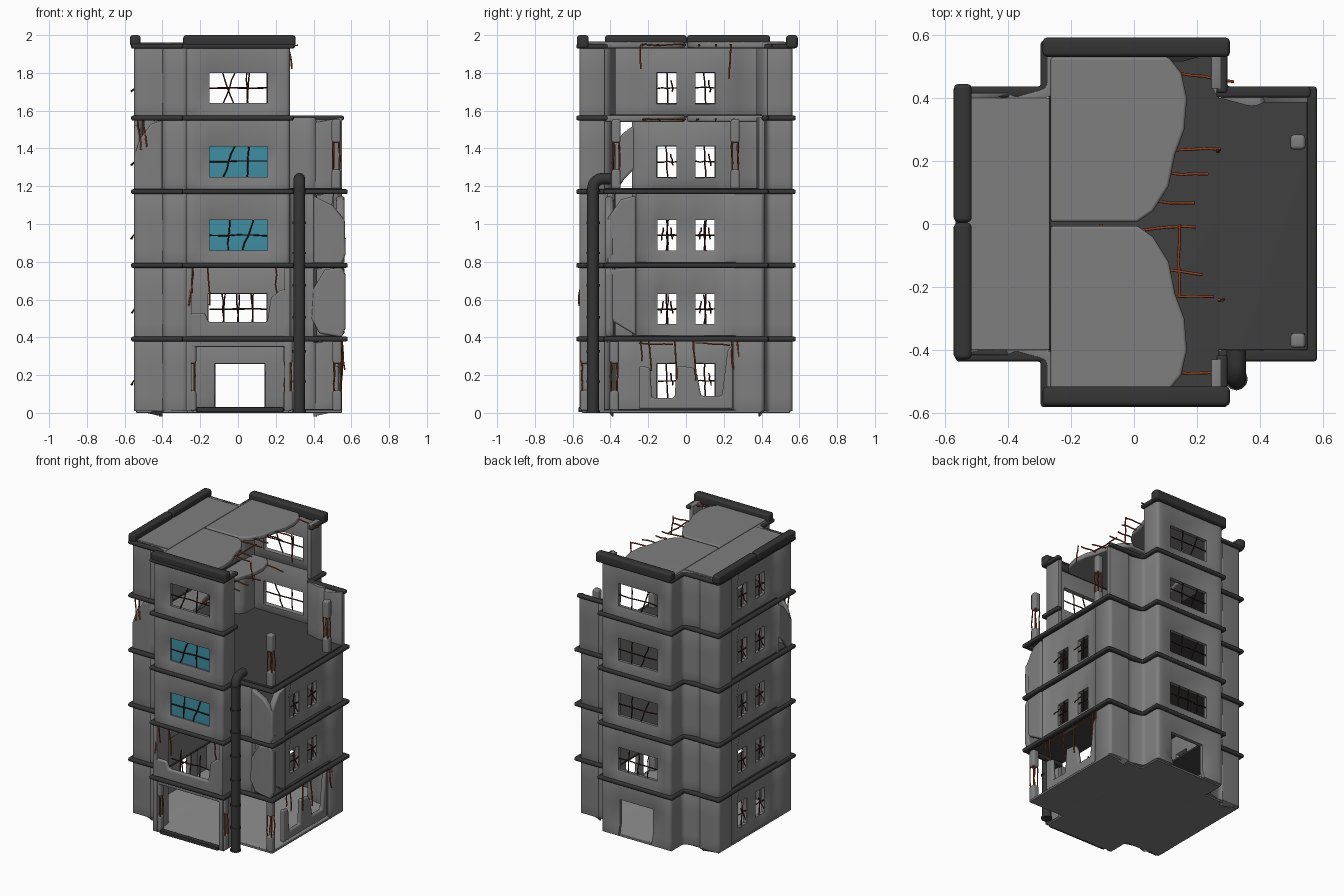
import bpy, bmesh, math, random
from mathutils import Vector

random.seed(4)
cube = bpy.data.objects.get("Cube")
if cube:
    bpy.data.objects.remove(cube)


def material(name, r, g, b):
    m = bpy.data.materials.new(name)
    m.use_nodes = True
    m.diffuse_color = (r, g, b, 1)
    node = m.node_tree.nodes["Principled BSDF"]
    node.inputs["Base Color"].default_value = (r, g, b, 1)
    node.inputs["Roughness"].default_value = 0.9
    return m


CONCRETE = material("concrete grey", 0.21, 0.21, 0.21)
SLAB = material("dark slab", 0.05, 0.05, 0.05)
TRIM = material("trim charcoal", 0.035, 0.035, 0.035)
PALE = material("pale floor", 0.28, 0.28, 0.28)
GLASS = material("teal glass", 0.05, 0.27, 0.36)
RUST = material("rust red", 0.30, 0.06, 0.02)
IRON = material("dark iron", 0.045, 0.013, 0.01)


def finish(name, bm, mat, thick=0, offset=-1.0, round_corner=0, edge=0.008, soft=False):
    me = bpy.data.meshes.new(name)
    bm.to_mesh(me)
    bm.free()
    for p in me.polygons:
        p.use_smooth = True
    me.materials.append(mat)
    o = bpy.data.objects.new(name, me)
    bpy.context.collection.objects.link(o)

    def bevel(width, segments):
        b = o.modifiers.new("bevel", "BEVEL")
        b.width, b.segments = width, segments
        b.limit_method, b.angle_limit = "ANGLE", math.radians(50)
    if round_corner:
        bevel(round_corner, 4)
    if thick:
        s = o.modifiers.new("solid", "SOLIDIFY")
        s.thickness, s.offset, s.use_even_offset = thick, offset, True
    if edge:
        bevel(edge, 2)
    if not soft:
        o.modifiers.new("normals", "WEIGHTED_NORMAL").keep_sharp = True
    return o


def box(name, x0, x1, y0, y1, z0, z1, mat, edge=0.004):
    bm = bmesh.new()
    bmesh.ops.create_cube(bm, size=1)
    for v in bm.verts:
        v.co = ((x0 + x1) / 2 + v.co.x * (x1 - x0), (y0 + y1) / 2 + v.co.y * (y1 - y0),
                (z0 + z1) / 2 + v.co.z * (z1 - z0))
    return finish(name, bm, mat, edge=edge)


def sheet(name, pts, mat, thick, edge=0.01):
    bm = bmesh.new()
    bm.faces.new([bm.verts.new(p) for p in pts])
    return finish(name, bm, mat, thick, edge=edge)


def rods(name, paths, mat, radius, resolution=1):
    cu = bpy.data.curves.new(name, "CURVE")
    cu.dimensions, cu.bevel_depth, cu.bevel_resolution = "3D", radius, resolution
    cu.use_fill_caps = True
    for path in paths:
        s = cu.splines.new("POLY")
        s.points.add(len(path) - 1)
        for p, c in zip(s.points, path):
            p.co = (*c, 1)
        s.use_smooth = True
    cu.materials.append(mat)
    bpy.context.collection.objects.link(bpy.data.objects.new(name, cu))


def bent(a, b, wobble=0.004, n=4):
    a, b = Vector(a), Vector(b)
    jit = lambda: Vector([random.uniform(-wobble, wobble) for _ in range(3)])
    return [a.lerp(b, i / n) + (jit() if i else Vector()) for i in range(n + 1)]


# Counter-clockwise plan, one quarter mirrored into four
Q = [(0.535, 0.25), (0.55, 0.265), (0.55, 0.415), (0.40, 0.415), (0.385, 0.40), (0.275, 0.43), (0.275, 0.565)]
PLAN = [Vector(p) for p in Q + [(-x, y) for x, y in Q[::-1]] + [(-x, -y) for x, y in Q]
        + [(x, -y) for x, y in Q[::-1]]]
BACK, WEST, FRONT, EAST = 6, 13, 20, 27
FLOOR, SILL = 0.39, 0.07


def place(seg, u, d, z):
    a, b = PLAN[seg], PLAN[(seg + 1) % len(PLAN)]
    t = (b - a).normalized()
    p = a + t * u + Vector((-t.y, t.x)) * d
    return Vector((p.x, p.y, z))


def openings(seg, door):
    if seg == BACK and door:
        return [(0.135, 0.395)]
    if seg in (FRONT, BACK):
        return [(0.125, 0.43)]
    return [(0.1, 0.2), (0.3, 0.4)] if seg in (WEST, EAST) else []


def storey(name, z0, z1, head, skip, door):
    bm = bmesh.new()
    verts = {}

    def vert(seg, u, z, push):
        key = tuple(round(c, 3) for c in place(seg, u, 0, z))
        if key not in verts:
            verts[key] = bm.verts.new(place(seg, u, push, z))
        return verts[key]
    zs = [z0, z0 + SILL, z0 + head, z1]
    for seg in range(len(PLAN)):
        if seg in skip:
            continue
        length = (PLAN[(seg + 1) % len(PLAN)] - PLAN[seg]).length
        holes = openings(seg, door)
        # Splayed surround: a flush margin, then recessed window edges
        margin = {0.055, length - 0.055} if holes else set()
        us = sorted({0, length, *margin, *[u for h in holes for u in h]})
        for a, b in zip(us, us[1:]):
            for k in range(3):
                if (a, b) in holes and (k == 1 or (k == 0 and seg == BACK and door)):
                    continue
                bm.faces.new([vert(seg, u, zs[j], 0.02 if u not in (0, length, *margin) and j in (1, 2) else 0)
                              for u, j in ((a, k), (b, k), (b, k + 1), (a, k + 1))])
    return finish(name, bm, CONCRETE, thick=0.03, round_corner=0.055, soft=True)


# Storey walls with the collapsed stretches left out
GONE = [{FRONT, EAST, 22, 23, 24, 25, 26}, {FRONT, 24, 25}, {24, 25},
        {0, 1, EAST, 22, 23, 24, 25, 26, 15, 16}, {0, 1, 2, 3, 4, EAST, 22, 23, 24, 25, 26}]
iron = []
for f, gone in enumerate(GONE):
    z = f * FLOOR + 0.01
    top = 0.25 if f == 0 else 0.23
    storey(f"storey_{f + 1}_walls", z, z + FLOOR - 0.005, top, gone, f == 0)
    # Bent iron bars in the windows, one sprung loose in each
    for seg in (BACK, WEST, FRONT, EAST):
        if (seg in gone and (f, seg) != (1, FRONT)) or (f == 0 and seg == BACK):
            continue
        for a, b in openings(seg, False):
            lo, hi, mid = z + SILL, z + top, z + (SILL + top) / 2
            iron.append(bent(place(seg, a, 0.025, mid), place(seg, b, 0.025, mid)))
            wide = b - a > 0.2
            count = 1 + wide + (wide and f == 1)
            slanted = random.randrange(count)
            for i in range(count):
                u = a + (b - a) * (i + 1) / (count + 1)
                lean = 0.03 if i == slanted and wide and f != 1 else 0.004
                iron.append(bent(place(seg, u - lean, 0.025, lo), place(seg, u + lean, 0.025, hi)))
            if not wide:
                iron.append(bent(place(seg, a + 0.03, 0.02, mid + 0.04), place(seg, a + 0.02, -0.03, mid - 0.02)))
    if f in (2, 3):
        sheet(f"window_glass_{f + 1}", [place(FRONT, u, 0.035, h) for u, h in
              ((0.12, z + 0.065), (0.435, z + 0.065), (0.435, z + 0.235), (0.12, z + 0.235))], GLASS, 0.005, 0)
rods("window_bars", iron, IRON, 0.004)

# Projecting bands between storeys, running along the straight cross plan
CROSS = [(0.56, 0.415), (0.275, 0.415), (0.275, 0.56), (-0.275, 0.56), (-0.275, 0.415), (-0.545, 0.415),
         (-0.545, -0.415), (-0.275, -0.415), (-0.275, -0.56), (0.275, -0.56), (0.275, -0.415), (0.56, -0.415)]
for f, first, last in ((1, 0, 12), (2, 0, 12), (3, 0, 12), (4, 0, 10), (5, 1, 10)):
    z = f * FLOOR if f < 5 else 1.94
    bm = bmesh.new()
    low, high = [[bm.verts.new((x, y, h)) for x, y in CROSS] for h in (z - 0.012, z + 0.014)]
    for i in range(first, last):
        j = (i + 1) % 12
        bm.faces.new((low[i], low[j], high[j], high[i]))
    for v in [v for v in bm.verts if not v.link_faces]:
        bm.verts.remove(v)
    finish(f"floor_band_{f}", bm, TRIM, thick=0.035, offset=0.2, edge=0.009)

# Floor slabs: centre and two wings
for f in range(5):
    z = f * FLOOR + (0.005 if f else 0)
    mat = SLAB if f else CONCRETE
    if f in (0, 2, 3):
        box(f"centre_slab_{f}", -0.27, 0.27, -0.55, 0.55, z, z + 0.015, mat)
    box(f"west_slab_{f}", -0.54, -0.265, -0.4, 0.4, z, z + 0.015, mat)
    if f < 4:
        box(f"east_slab_{f}", 0.265, 0.55, -0.4, 0.4, z, z + 0.015, mat)
box("ground_floor_centre", -0.26, 0.26, -0.53, 0.53, 0.014, 0.02, PALE, 0)
for s in (-1, 1):
    x0, x1 = sorted((0.26 * s, 0.53 * s))
    box("ground_floor_wing", x0, x1, -0.39, 0.39, 0.014, 0.02, PALE, 0)
box("entrance_threshold", -0.22, 0.24, -0.57, -0.535, 0.004, 0.03, TRIM)
box("entrance_lintel", -0.27, 0.27, -0.56, -0.52, 0.35, 0.385, CONCRETE)

# Broken roof and top floor slabs
EDGE = [(0.01, 0.006), (0.06, 0.04), (0.11, 0.12), (0.13, 0.22), (0.16, 0.3),
        (0.168, 0.4), (0.15, 0.48), (0.11, 0.53)]
for label, z, dx in (("top_floor", 1.575, -0.25), ("roof", 1.965, 0)):
    half = [(-0.265, 0.006)] + [(x + dx, y) for x, y in EDGE] + [(-0.265, 0.53)]
    sheet(f"{label}_slab_back", [(x, y, z) for x, y in half], CONCRETE, 0.035)
    sheet(f"{label}_slab_front", [(x, -y, z) for x, y in half[::-1]], CONCRETE, 0.035)
box("west_roof", -0.53, -0.268, -0.4, 0.4, 1.93, 1.96, CONCRETE)

# Parapet caps
box("back_parapet", -0.29, 0.305, 0.53, 0.592, 1.93, 2.0, TRIM, 0.015)
box("front_parapet", -0.29, 0.305, -0.578, -0.515, 1.93, 2.0, TRIM, 0.015)
box("west_parapet_front", -0.572, -0.515, -0.43, 0.005, 1.94, 2.0, TRIM, 0.015)
box("west_parapet_back", -0.572, -0.515, 0.005, 0.445, 1.94, 2.0, TRIM, 0.015)


# Broken wall remnants
def remnant(name, seg, outline, out=0.0):
    sheet(name, [place(seg, u, -out, z) for u, z in outline], CONCRETE, 0.03 + out, 0.012)


remnant("broken_east_wall", EAST, [(0, 0.02), (0.5, 0.02), (0.5, 0.37), (0.47, 0.33), (0.44, 0.09), (0.33, 0.09),
        (0.31, 0.2), (0.29, 0.24), (0.2, 0.25), (0.19, 0.08), (0.07, 0.08), (0.06, 0.24), (0, 0.25)])
remnant("broken_front_wall", FRONT, [(0, 0.4), (0.55, 0.4), (0.55, 0.66), (0.5, 0.65), (0.45, 0.61), (0.43, 0.48),
        (0.12, 0.48), (0.1, 0.53), (0.03, 0.53), (0, 0.5)])
remnant("broken_corner_2_front", 24, [(-0.01, 0.5), (0.03, 0.42), (0.15, 0.4), (0.17, 0.45), (0.17, 0.73),
        (0.15, 0.77), (0.06, 0.76), (0, 0.66)], 0.012)
remnant("broken_corner_2_east", 25, [(0, 0.5), (0.15, 0.41), (0.15, 0.77), (0, 0.76)], 0.015)
remnant("broken_corner_3_front", 24, [(0, 0.79), (0.15, 0.79), (0.17, 0.84), (0.165, 1.02), (0.1, 1.1), (0, 1.15)], 0.012)
remnant("broken_corner_3_east", 25, [(0, 0.79), (0.15, 0.79), (0.15, 1.15), (0.07, 1.13), (0, 1.03)], 0.015)
remnant("broken_corner_4_front", 16, [(0, 1.18), (0.15, 1.18), (0.15, 1.55), (0.09, 1.53), (0.03, 1.45), (0, 1.36)])
remnant("broken_corner_4_west", 15, [(0, 1.3), (0.06, 1.24), (0.1, 1.18), (0.145, 1.18), (0.145, 1.36),
        (0.07, 1.48), (0, 1.53)])

# Shattered columns with exposed reinforcement
rust = []
for x, y, z in ((-0.245, -0.535, 0.01), (0.265, -0.535, 0.01), (0.525, -0.38, 0.01),
                (0.52, 0.26, 1.18), (0.52, -0.37, 1.18)):
    r = 0.024
    box("column_stump", x - r, x + r, y - r, y + r, z, z + 0.11, CONCRETE, 0.012)
    box("column_head", x - r, x + r, y - r, y + r, z + 0.25, z + 0.375, CONCRETE, 0.012)
    for i in (-1, 1):
        for j in (-1, 1):
            rust.append(bent((x + i * 0.016, y + j * 0.016, z + 0.1), (x + i * 0.016, y + j * 0.016, z + 0.27)))

# Loose reinforcement at the broken slab edges and walls
for z, dx in ((1.555, -0.25), (1.95, 0)):
    for y in (0.48, 0.24, 0.16, 0.07, -0.02, -0.14, -0.23, -0.47):
        x = 0.02 + 0.32 * min(abs(y), 0.35) + dx
        rust.append(bent((x, y, z), (x + random.uniform(0.14, 0.19), y + random.uniform(-0.03, 0.03), z - 0.005)))
    rust.append(bent((0.145 + dx, 0.0, z), (0.14 + dx, -0.23, z)))
for x, y, top in ((-0.25, -0.55, 0.77), (-0.24, -0.55, 0.77), (-0.16, -0.55, 0.77), (0.2, -0.55, 0.77),
                  (0.26, -0.55, 0.77), (0.55, -0.24, 0.39), (0.55, -0.2, 0.39), (0.55, -0.06, 0.39),
                  (0.55, 0.04, 0.39), (0.55, 0.24, 0.39), (0.55, 0.27, 0.39), (-0.53, -0.4, 1.55),
                  (-0.5, -0.4, 1.55), (0.27, 0.24, 1.95), (0.27, -0.24, 1.95)):
    rust.append(bent((x, y, top), (x + random.uniform(-0.02, 0.02), y + random.uniform(-0.02, 0.02),
                                   top - random.uniform(0.1, 0.22))))
for y in (-0.15, 0.15):
    rust.append(bent((0.545, y - 0.1, 0.37), (0.545, y + 0.08, 0.36)))
rods("loose_reinforcement", rust, RUST, 0.0045)

# Drainpipe with collars
px, py = 0.325, -0.492
pipe = [(px, py, 0), (px, py, 1.19)] + [
    (px, py + 0.05 * (1 - math.cos(a)), 1.19 + 0.05 * math.sin(a)) for a in (0.4, 0.8, 1.2, 1.57)] + [(px, -0.40, 1.24)]
rods("drainpipe", [pipe], TRIM, 0.031, 4)
rods("pipe_collars", [[(px, py, z), (px, py, z + 0.012)] for z in (0.0, 0.16, 0.32, 0.5, 0.67, 0.84, 1.0, 1.17)],
     TRIM, 0.036, 4)
